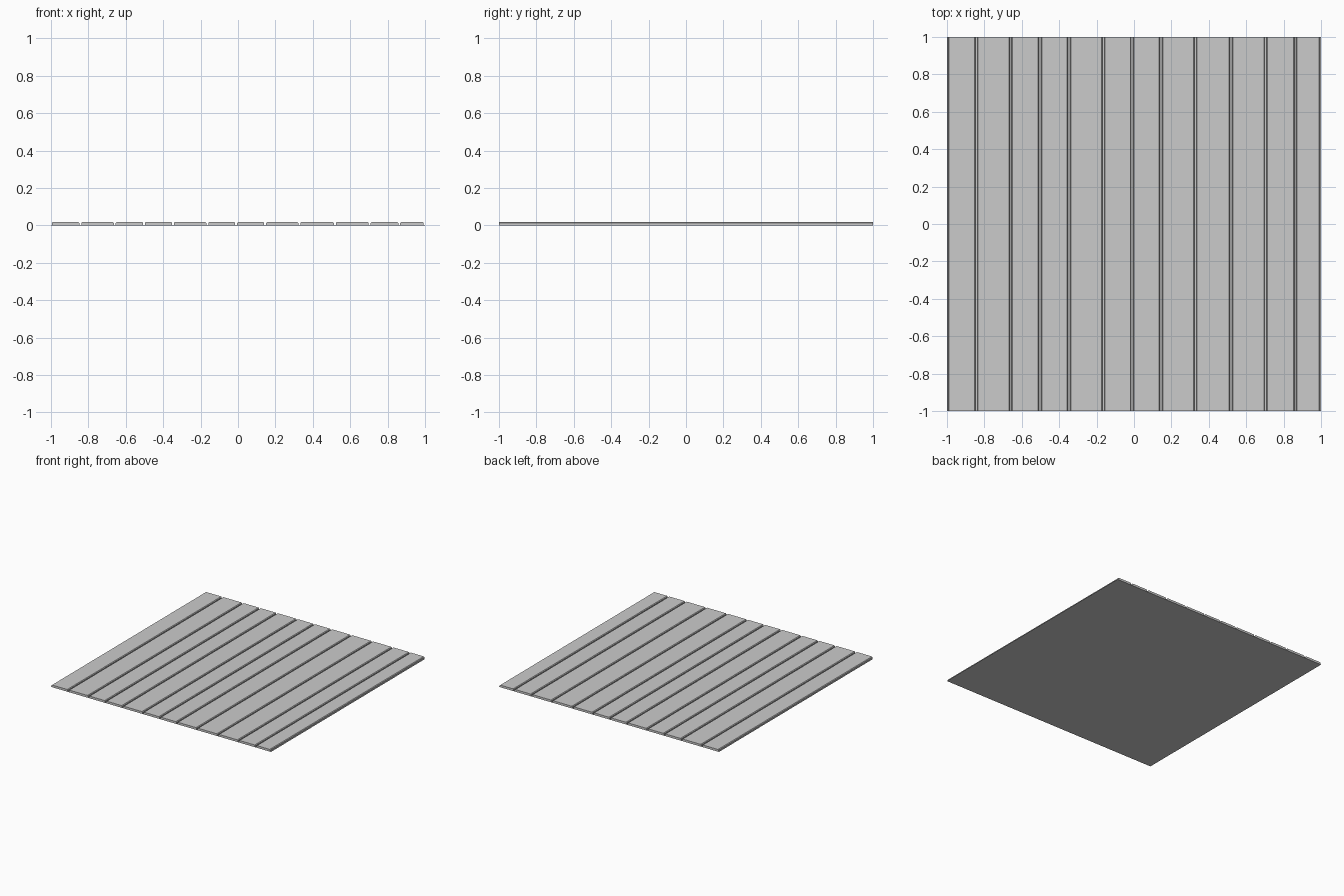
import bpy, bmesh

if "Cube" in bpy.data.objects:
    bpy.data.objects.remove(bpy.data.objects["Cube"])

SHEET = 0.001      # backing sheet thickness
TOP = 0.018        # top of the boards
GAP = 0.010        # groove between boards
CH = 0.005         # chamfer along the long top edges


def extrude_profile(name, pts):
    """Extrude an x-z outline along y from -1 to 1."""
    bm = bmesh.new()
    front = [bm.verts.new((x, -1, z)) for x, z in pts]
    back = [bm.verts.new((x, 1, z)) for x, z in pts]
    n = len(pts)
    bm.faces.new(front)
    bm.faces.new(back[::-1])
    for i in range(n):
        j = (i + 1) % n
        bm.faces.new((front[j], front[i], back[i], back[j]))
    bmesh.ops.recalc_face_normals(bm, faces=bm.faces)
    mesh = bpy.data.meshes.new(name)
    bm.to_mesh(mesh)
    bm.free()
    obj = bpy.data.objects.new(name, mesh)
    bpy.context.collection.objects.link(obj)
    return obj


# Backing sheet that closes the underside
extrude_profile("backing_sheet", [(-1, 0), (1, 0), (1, SHEET), (-1, SHEET)])

# Floor boards of mixed width, separated at these groove centres
grooves = [-1.0, -0.843, -0.659, -0.503, -0.348, -0.164, -0.010,
           0.145, 0.328, 0.518, 0.704, 0.862, 0.998]
for i, (a, b) in enumerate(zip(grooves, grooves[1:])):
    l, r = a + GAP / 2, b - GAP / 2
    extrude_profile(f"floor_board_{i + 1}", [
        (l, SHEET), (r, SHEET), (r, TOP - CH), (r - CH, TOP),
        (l + CH, TOP), (l, TOP - CH)])
